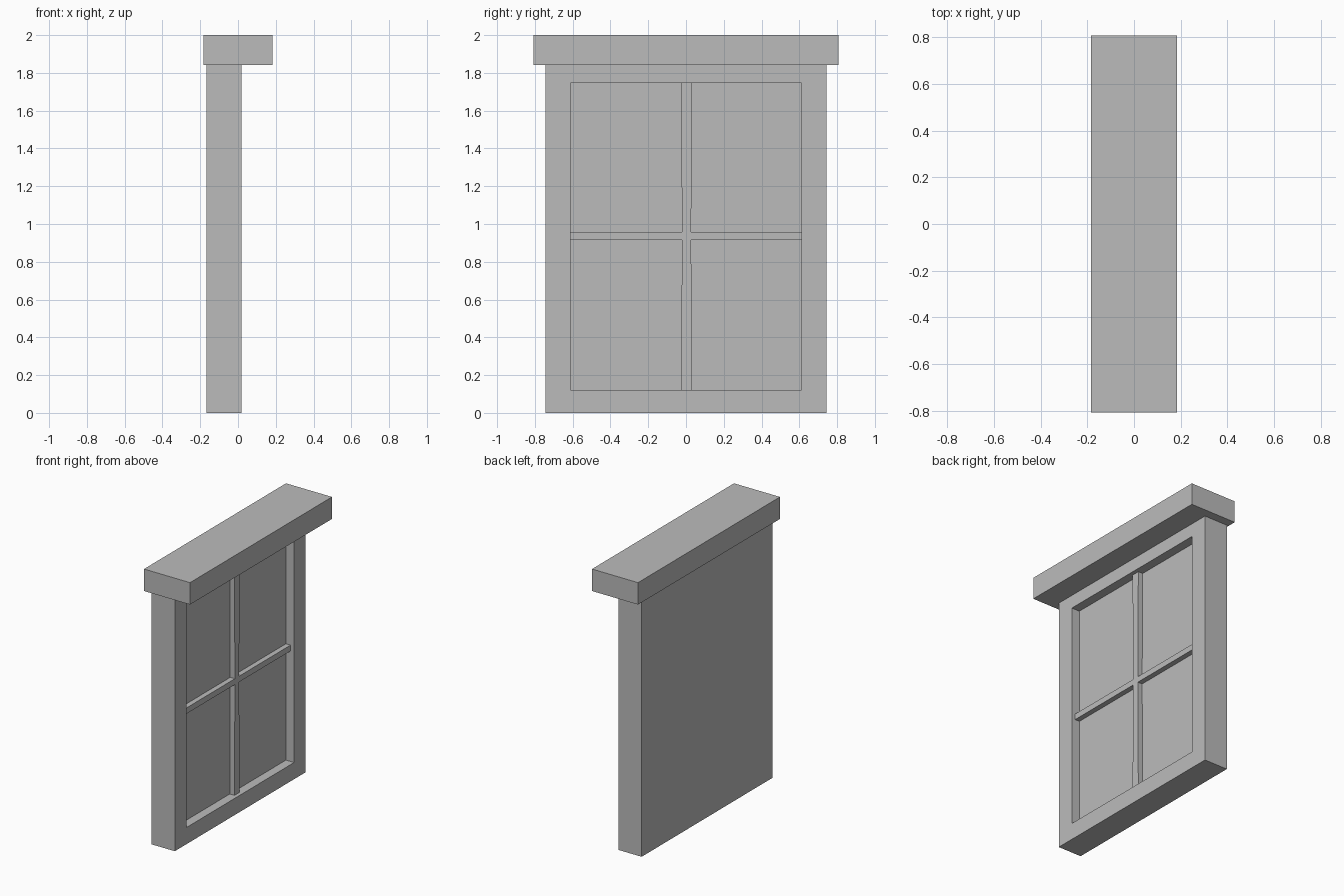
import bpy
import bmesh
from mathutils import Vector

cube = bpy.data.objects.get("Cube")
if cube:
    bpy.data.objects.remove(cube, do_unlink=True)

# Single plain grey material
grey = bpy.data.materials.new("plain_grey")
grey.use_nodes = True
colour = (0.5, 0.5, 0.5, 1)
grey.diffuse_color = colour
grey.node_tree.nodes["Principled BSDF"].inputs["Base Color"].default_value = colour


def add_object(name, bm):
    bmesh.ops.recalc_face_normals(bm, faces=bm.faces[:])
    mesh = bpy.data.meshes.new(name)
    bm.to_mesh(mesh)
    bm.free()
    mesh.materials.append(grey)
    obj = bpy.data.objects.new(name, mesh)
    bpy.context.collection.objects.link(obj)
    return obj


def box(low, high):
    bm = bmesh.new()
    bmesh.ops.create_cube(bm, size=1)
    low, high = Vector(low), Vector(high)
    for v in bm.verts:
        v.co = (low + high) / 2 + v.co * (high - low)
    return bm


FRONT, PANE, BAR = 0.018, -0.047, -0.01      # depths along x
SIDE, BOTTOM, TOP = 0.612, 0.12, 1.747       # opening limits

# Lintel
add_object("lintel", box((-0.183, -0.807, 1.842), (0.183, 0.807, 2)))

# Frame with a recessed opening
bm = box((-0.168, -0.744, 0), (FRONT, 0.744, 1.842))
face = max(bm.faces, key=lambda f: f.calc_center_median().x)
bmesh.ops.inset_individual(bm, faces=[face], thickness=0.1)
for v in face.verts:
    v.co.y = SIDE if v.co.y > 0 else -SIDE
    v.co.z = TOP if v.co.z > 1 else BOTTOM
pane = bmesh.ops.extrude_discrete_faces(bm, faces=[face])["faces"][0]
for v in pane.verts:
    v.co.x = PANE
add_object("window_frame", bm)

# Glazing bars: one cross outline, upright slightly waisted at the crossing
MID, WAIST, END = 0.003, 0.024, 0.029
LOW, HIGH = 0.915, 0.957
left_half = [(MID - END, BOTTOM), (MID - WAIST, LOW), (-SIDE, LOW),
             (-SIDE, HIGH), (MID - WAIST, HIGH), (MID - END, TOP)]
right_half = [(MID + END, TOP), (MID + WAIST, HIGH), (SIDE, HIGH),
              (SIDE, LOW), (MID + WAIST, LOW), (MID + END, BOTTOM)]
bm = bmesh.new()
outline = bm.faces.new([bm.verts.new((PANE, y, z)) for y, z in left_half + right_half])
result = bmesh.ops.extrude_face_region(bm, geom=[outline], use_keep_orig=True)
for item in result["geom"]:
    if isinstance(item, bmesh.types.BMVert):
        item.co.x = BAR
add_object("glazing_bars", bm)
